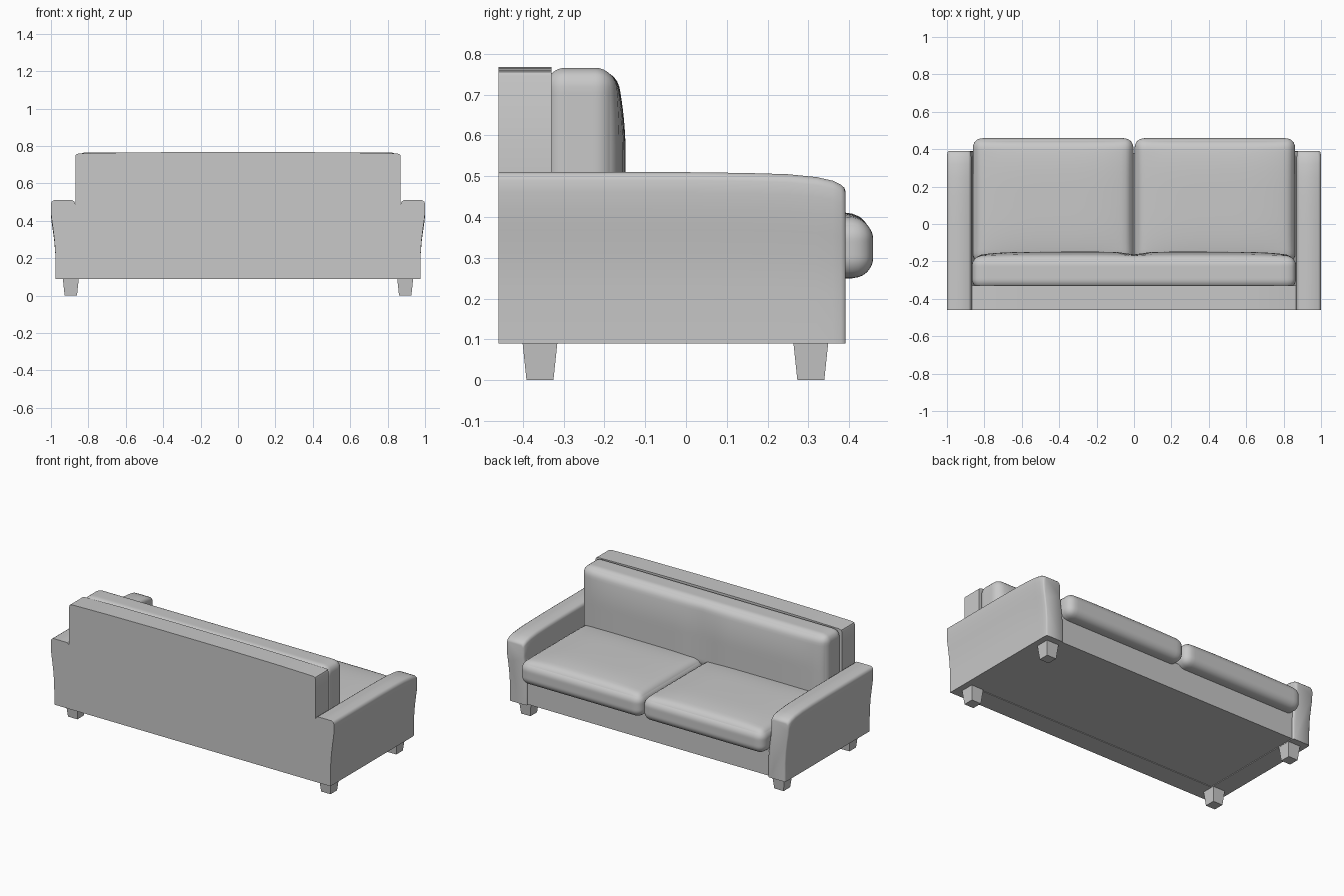
import bpy, bmesh, math
from mathutils import Vector

old = bpy.data.objects.get("Cube")
if old:
    bpy.data.objects.remove(old, do_unlink=True)

grey = bpy.data.materials.new("grey_upholstery")
grey.use_nodes = True
colour = (0.58, 0.58, 0.58, 1)
grey.diffuse_color = colour
grey.node_tree.nodes["Principled BSDF"].inputs["Base Color"].default_value = colour


def finish(bm, name, angle=None):
    """Turn a bmesh into a named, coloured object."""
    bmesh.ops.recalc_face_normals(bm, faces=bm.faces)
    mesh = bpy.data.meshes.new(name)
    bm.to_mesh(mesh)
    bm.free()
    mesh.materials.append(grey)
    ob = bpy.data.objects.new(name, mesh)
    bpy.context.collection.objects.link(ob)
    if angle:
        bpy.ops.object.select_all(action='DESELECT')
        ob.select_set(True)
        bpy.context.view_layer.objects.active = ob
        bpy.ops.object.shade_smooth_by_angle(angle=math.radians(angle))
    return ob


def loft(name, sections, angle=None):
    """Skin closed sections with equal point counts and cap both ends."""
    bm = bmesh.new()
    rings = [[bm.verts.new(p) for p in s] for s in sections]
    for a, b in zip(rings, rings[1:]):
        for i in range(len(a)):
            j = (i + 1) % len(a)
            bm.faces.new((a[i], a[j], b[j], b[i]))
    bm.faces.new(rings[0])
    bm.faces.new(rings[-1])
    return finish(bm, name, angle)


def cushion(name, lo, hi, radius, puff):
    """Rounded box with a soft displacement given by puff(u, v, w)."""
    lo, hi = Vector(lo), Vector(hi)
    mid, half = (lo + hi) / 2, (hi - lo) / 2
    bm = bmesh.new()
    bmesh.ops.create_cube(bm, size=2)
    bmesh.ops.subdivide_edges(bm, edges=bm.edges, cuts=27, use_grid_fill=True)
    for v in bm.verts:
        # crowd the grid towards the edges so the rounding is smooth
        t = Vector([math.sin(c * math.pi / 2) for c in v.co])
        p = Vector([t[i] * half[i] for i in range(3)])
        core = Vector([max(radius - half[i], min(half[i] - radius, p[i])) for i in range(3)])
        p = core + (p - core).normalized() * radius
        v.co = mid + p + Vector(puff(*t))
    return finish(bm, name, 60)


def box(name, lo, hi):
    ring = [(lo[0], lo[1]), (hi[0], lo[1]), (hi[0], hi[1]), (lo[0], hi[1])]
    return loft(name, [[(x, y, z) for x, y in ring] for z in (lo[2], hi[2])])


# Arms: flared profile, the top dropping towards the front
inner = [(.85, .09), (.85, .24), (.856, .30), (.864, .36), (.87, .42)]
outer = [(.975, .09), (.976, .22), (.982, .30), (.991, .37), (.998, .42), (1, .46),
         (1, .49), (.996, .502), (.985, .51), (.885, .51), (.874, .502), (.87, .49)]
arm_profile = outer + inner[::-1]
arm_steps = [(-.46, .51, 0), (0, .51, 0), (.15, .508, 0), (.25, .505, 0), (.32, .498, 0),
             (.36, .489, 0), (.38, .479, .002), (.388, .472, .005), (.391, .463, .01)]
for side, s in (("left", 1), ("right", -1)):
    sections = []
    for y, top, inset in arm_steps:
        k = (top - .09) / .42
        shrink = 1 - inset / .065
        sections.append([(s * (.925 + (x - .925) * shrink), y, .09 + (z - .09) * k)
                         for x, z in arm_profile])
    loft(side + "_arm", sections, 40)

# Back panel follows the inner line of the arms
half_back = inner + [(.87, .745), (.866, .755), (.85, .76), (.6, .765), (.25, .768)]
back_profile = half_back + [(-x, z) for x, z in half_back[::-1]]
loft("back_panel", [[(x, y, z) for x, z in back_profile] for y in (-.46, -.33)], 30)

# Seat base
box("seat_base", (-.855, -.40, .094), (.855, .38, .27))


# Back cushion: two soft lobes with a dip between them
def back_puff(u, v, w):
    if v <= 0:
        return (0, 0, 0)
    lobe = (1 - abs(u) ** 8) * (1 - .6 * math.exp(-(u / .07) ** 2))
    return (0, .025 * v * lobe * (1 - max(w, 0) ** 2), 0)


cushion("back_cushion", (-.866, -.345, .34), (.866, -.173, .766), .05, back_puff)


# Seat cushions: crowned tops
def seat_puff(u, v, w):
    return (0, 0, .025 * max(w, 0) * (1 - u ** 4) * (1 - v ** 4))


for side, x0, x1 in (("left", .003, .862), ("right", -.862, -.003)):
    cushion(side + "_seat_cushion", (x0, -.21, .25), (x1, .459, .396), .052, seat_puff)

# Tapered feet
for side, s in (("left", 1), ("right", -1)):
    for end, y in (("back", -.358), ("front", .306)):
        ring = [(-1, -1), (1, -1), (1, 1), (-1, 1)]
        loft(f"{side}_{end}_foot", [[(s * .894 + r * a, y + r * b, z) for a, b in ring]
                                    for r, z in ((.033, 0), (.043, .095))])
